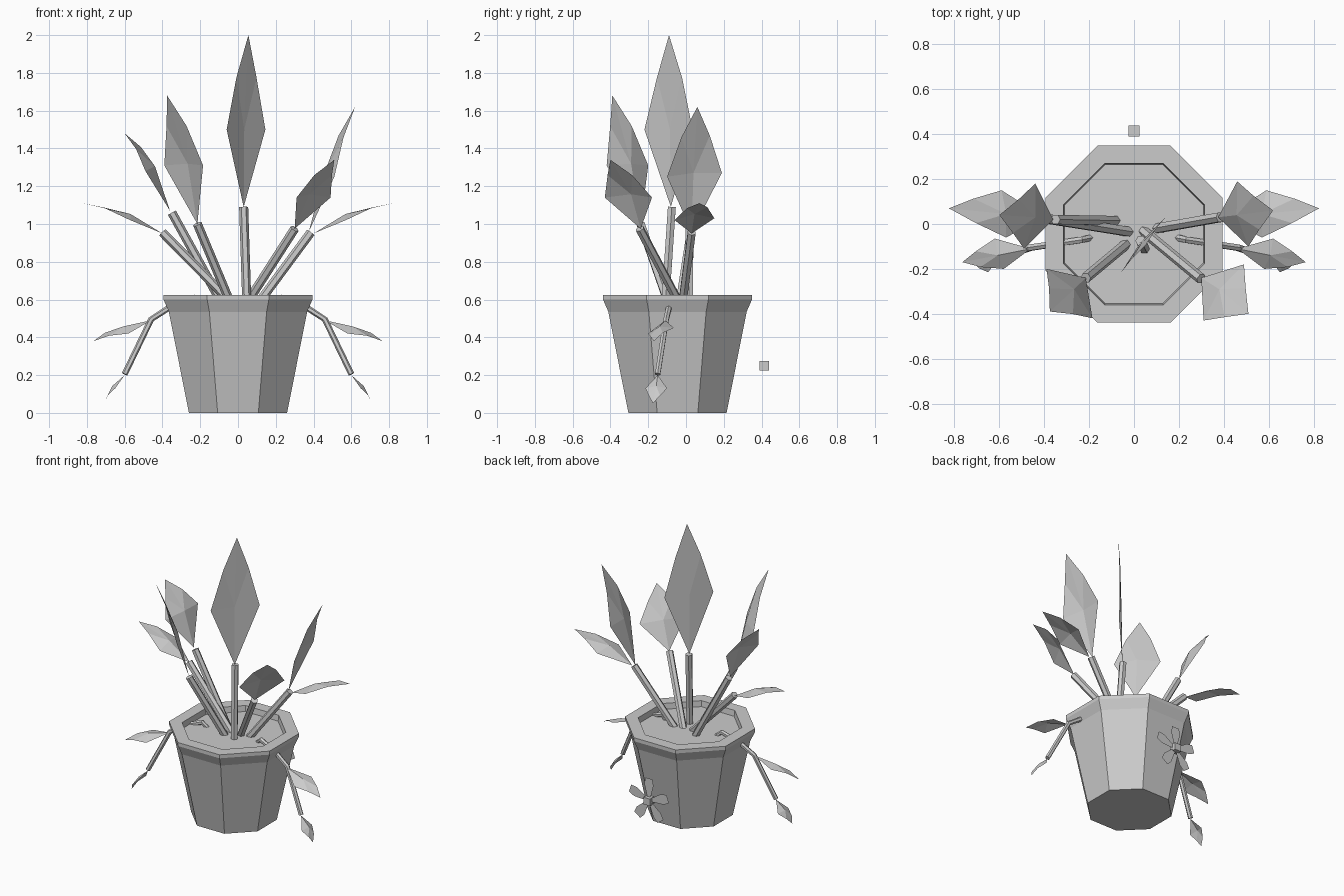
import bpy, bmesh, math
from mathutils import Vector as V

cube = bpy.data.objects.get("Cube")
if cube:
    bpy.data.objects.remove(cube, do_unlink=True)

grey = bpy.data.materials.new("plain_grey")
grey.use_nodes = True
grey.diffuse_color = (0.6, 0.6, 0.6, 1)
grey.node_tree.nodes["Principled BSDF"].inputs["Base Color"].default_value = (0.6, 0.6, 0.6, 1)


def make(name, verts, faces):
    mesh = bpy.data.meshes.new(name)
    mesh.from_pydata([tuple(v) for v in verts], [], faces)
    mesh.materials.append(grey)
    ob = bpy.data.objects.new(name, mesh)
    bpy.context.scene.collection.objects.link(ob)
    bm = bmesh.new()
    bm.from_mesh(mesh)
    bmesh.ops.recalc_face_normals(bm, faces=bm.faces)
    bm.to_mesh(mesh)
    bm.free()
    return ob


def loft(name, rings):
    """Skin equal rings of points and cap both ends."""
    n = len(rings[0])
    faces = [(k * n + i, k * n + (i + 1) % n, (k + 1) * n + (i + 1) % n, (k + 1) * n + i)
             for k in range(len(rings) - 1) for i in range(n)]
    last = (len(rings) - 1) * n
    faces += [tuple(range(n))[::-1], tuple(range(last, last + n))]
    return make(name, [p for r in rings for p in r], faces)


def stem(name, points, radius, sides=6):
    pts = [V(p) for p in points]
    rings = []
    for i, p in enumerate(pts):
        d = (pts[min(i + 1, len(pts) - 1)] - pts[max(i - 1, 0)]).normalized()
        u = d.cross(V((0, 1, 0))).normalized()
        w = d.cross(u)
        rings.append([p + radius * (u * math.cos(a) + w * math.sin(a))
                      for a in (math.tau * k / sides for k in range(sides))])
    return loft(name, rings)


def leaf(name, base, side_a, side_b, tip, fold=0.03):
    """Pointed leaf: six-point outline folded along a raised middle."""
    base, a, b, tip = V(base), V(side_a), V(side_b), V(tip)
    mid = (a + b) / 2
    n = (a - b).cross(tip - base).normalized()
    n = n if n.z >= 0 else -n
    half = (a - b) / 2
    upper = mid.lerp(tip, 0.55) + n * fold * 0.5
    verts = [base, a, upper + half * 0.52, tip, upper - half * 0.52, b, mid + n * fold]
    return make(name, verts, [(i, (i + 1) % 6, 6) for i in range(6)])


# Pot: eight-sided tapered tub with flared rim and recessed soil
profile = [(0.26, 0), (0.366, 0.535), (0.394, 0.6), (0.394, 0.625), (0.315, 0.625), (0.31, 0.585)]
c8 = math.cos(math.pi / 8)
loft("pot", [[(r / c8 * math.cos(math.pi * (k + 0.5) / 4),
               -0.045 + r / c8 * math.sin(math.pi * (k + 0.5) / 4), z) for k in range(8)]
             for r, z in profile])

# Upright stems
stems = {
    "centre_stem": ((0.047, -0.11, 0.57), (0.03, -0.075, 1.09)),
    "front_right_stem": ((-0.035, -0.09, 0.57), (-0.215, -0.24, 1.0)),
    "front_left_stem": ((0.04, -0.03, 0.57), (0.3, -0.245, 0.975)),
    "back_left_stem": ((0.1, -0.02, 0.57), (0.385, 0.03, 0.955)),
    "back_right_stem": ((-0.08, 0.015, 0.57), (-0.35, 0.02, 1.06)),
    "side_right_stem": ((-0.02, -0.035, 0.57), (-0.4, 0.025, 0.955)),
}
for name, ends in stems.items():
    stem(name, ends, 0.024)

# Upright leaves
leaf("centre_leaf", (0.03, -0.08, 1.09), (0.145, 0.035, 1.5), (-0.06, -0.22, 1.5), (0.055, -0.09, 2.0), 0.012)
leaf("front_right_leaf", (-0.215, -0.24, 1.0), (-0.39, -0.2, 1.31), (-0.185, -0.42, 1.31), (-0.375, -0.39, 1.68))
leaf("front_left_leaf", (0.3, -0.24, 0.975), (0.49, -0.18, 1.14), (0.31, -0.43, 1.14), (0.51, -0.4, 1.34))
leaf("back_left_leaf", (0.375, 0.03, 0.96), (0.46, 0.19, 1.27), (0.51, -0.1, 1.25), (0.62, 0.06, 1.62))
leaf("back_right_leaf", (-0.36, 0.02, 1.07), (-0.44, 0.18, 1.3), (-0.49, -0.11, 1.28), (-0.6, 0.04, 1.48))

# Drooping stems and the outward leaves on both sides
for s, side in ((1, "left"), (-1, "right")):
    leaf("outer_leaf_" + side, (s * 0.4, 0.03, 0.95), (s * 0.59, 0.15, 1.03), (s * 0.57, -0.06, 1.02), (s * 0.825, 0.07, 1.11))
    stem("drooping_stem_" + side, [(s * 0.19, -0.06, 0.57), (s * 0.23, -0.07, 0.61), (s * 0.36, -0.09, 0.56),
                                   (s * 0.46, -0.105, 0.495), (s * 0.6, -0.15, 0.205)], 0.016)
    leaf("upper_drooping_leaf_" + side, (s * 0.46, -0.11, 0.49), (s * 0.62, -0.065, 0.45),
         (s * 0.58, -0.2, 0.42), (s * 0.765, -0.17, 0.38), 0.025)
    leaf("lower_drooping_leaf_" + side, (s * 0.6, -0.15, 0.2), (s * 0.65, -0.1, 0.13),
         (s * 0.65, -0.215, 0.13), (s * 0.71, -0.175, 0.05), 0.02)

# Small flower behind the pot: cube heart with five flat petals
h, y = 0.025, 0.415
loft("flower_heart", [[(i * h, y + j * h, z) for i, j in ((1, 1), (-1, 1), (-1, -1), (1, -1))]
                      for z in (0.225, 0.275)])
outline = ((0.02, 0.012), (0.11, 0.036), (0.155, 0.028), (0.155, -0.028), (0.11, -0.036), (0.02, -0.012))
for k in range(5):
    a = math.pi / 2 + math.tau * k / 5
    make("petal_%d" % (k + 1), [(u * math.cos(a) - w * math.sin(a), y, 0.25 + u * math.sin(a) + w * math.cos(a))
                                for u, w in outline], [tuple(range(6))])
